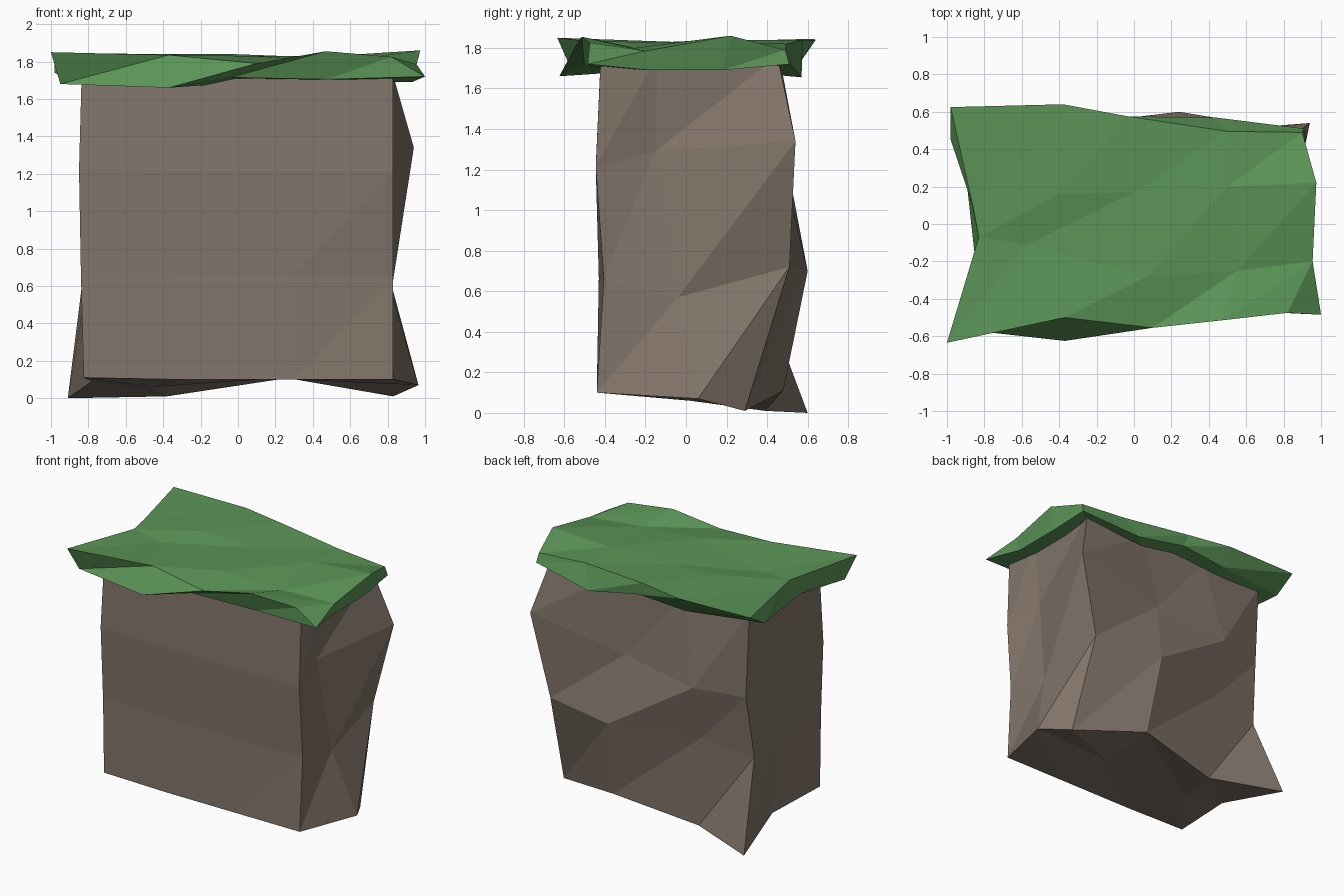
import bpy


def make_object(name, verts, faces, color):
    mesh = bpy.data.meshes.new(name)
    mesh.from_pydata(verts, [], faces)
    mesh.validate()
    mat = bpy.data.materials.new(name + "_color")
    mat.diffuse_color = color
    mesh.materials.append(mat)
    obj = bpy.data.objects.new(name, mesh)
    bpy.context.collection.objects.link(obj)
    return obj


def split_quad(a, b, c, d):
    """Two triangles with the crease running from a to c."""
    return [(a, b, c), (a, c, d)]


# Rock: four stacked rings of ten points (front row, right middle, back row, left middle)
levels = [  # height, front y, front y at right edge, left x
    (0.10, -0.44, -0.44, -0.825), (0.66, -0.43, -0.405, -0.84),
    (1.21, -0.445, -0.445, -0.85), (1.76, -0.42, -0.42, -0.835)]
right_mid = [(0.965, 0.06, 0.07), (0.82, -0.04, 0.57), (0.77, -0.15, 1.29), (0.82, -0.14, 1.77)]
left_mid = [(-0.78, 0.07, 0.09), (-0.80, 0.05, 0.65), (-0.80, 0.05, 1.32), (-0.82, 0.05, 1.76)]
back = [  # each row runs right to left
    [(0.83, 0.29, 0.01), (0.28, 0.48, 0.11), (-0.38, 0.39, 0.01), (-0.91, 0.60, 0.00)],
    [(0.79, 0.51, 0.72), (0.24, 0.60, 0.70), (-0.42, 0.42, 0.70), (-0.83, 0.36, 0.64)],
    [(0.94, 0.54, 1.34), (0.18, 0.48, 1.20), (-0.42, 0.52, 1.12), (-0.80, 0.42, 1.11)],
    [(0.82, 0.45, 1.76), (0.28, 0.46, 1.76), (-0.30, 0.44, 1.76), (-0.83, 0.42, 1.76)],
]
verts, faces = [], []
for k, (z, y, y_right, x_left) in enumerate(levels):
    verts += [(x_left, y, z + 0.01), (-0.30, y, z), (0.30, y, z), (0.83, y_right, z)]
    verts += [right_mid[k]] + back[k] + [left_mid[k]]
for k in range(3):
    for i in range(10):
        a, b = k * 10 + i, k * 10 + (i + 1) % 10
        faces += split_quad(a, b, b + 10, a + 10)
faces.append(tuple(range(30, 40)))
# underside with two inner points
verts += [(-0.46, 0.02, 0.06), (0.25, -0.02, 0.11)]
grid = [[0, 1, 2, 3], [9, 40, 41, 4], [8, 7, 6, 5]]
for j in range(2):
    for i in range(3):
        faces += split_quad(grid[j][i], grid[j + 1][i], grid[j + 1][i + 1], grid[j][i + 1])
make_object("rock_block", verts, faces, (0.225, 0.178, 0.143, 1))

# Grass slab: uneven upper sheet and lower sheet, joined around the rim
upper = [  # rows run front to back, points left to right
    [(-1.0, -0.635, 1.85), (-0.37, -0.50, 1.835), (0.10, -0.555, 1.79), (0.47, -0.515, 1.855), (0.82, -0.475, 1.825)],
    [(-0.83, -0.07, 1.83), (-0.57, -0.11, 1.81), (0.07, -0.28, 1.83), (0.55, -0.25, 1.80), (0.955, -0.20, 1.785)],
    [(-0.86, 0.09, 1.83), (-0.40, 0.16, 1.84), (0.0, 0.17, 1.82), (0.50, 0.20, 1.83), (0.975, 0.22, 1.86)],
    [(-0.98, 0.625, 1.845), (-0.38, 0.64, 1.84), (-0.03, 0.575, 1.84), (0.50, 0.495, 1.82), (0.90, 0.49, 1.79)],
]
lower_front = [(-0.95, -0.56, 1.68), (-0.37, -0.625, 1.66), (-0.04, -0.50, 1.715), (0.48, -0.46, 1.705), (1.0, -0.485, 1.72)]
lower_back = [(-0.98, 0.45, 1.74), (-0.38, 0.55, 1.71), (0.0, 0.565, 1.74), (0.43, 0.57, 1.655), (0.91, 0.51, 1.72)]
lower = [lower_front]
for y, left in ((-0.18, -0.85), (0.18, -0.89)):
    lower.append([(x, y, 1.69) for x in (left, -0.40, 0.05, 0.50, 0.93)])
lower.append(lower_back)

verts = [p for row in upper + lower for p in row]
faces = []
for j in range(3):
    for i in range(4):
        a = j * 5 + i
        faces += split_quad(a, a + 1, a + 6, a + 5)
        faces += split_quad(a + 20, a + 25, a + 26, a + 21)
rim = [0, 1, 2, 3, 4, 9, 14, 19, 18, 17, 16, 15, 10, 5]
for a, b in zip(rim, rim[1:] + rim[:1]):
    faces += split_quad(a + 20, b + 20, b, a)
make_object("grass_top", verts, faces, (0.105, 0.30, 0.095, 1))
